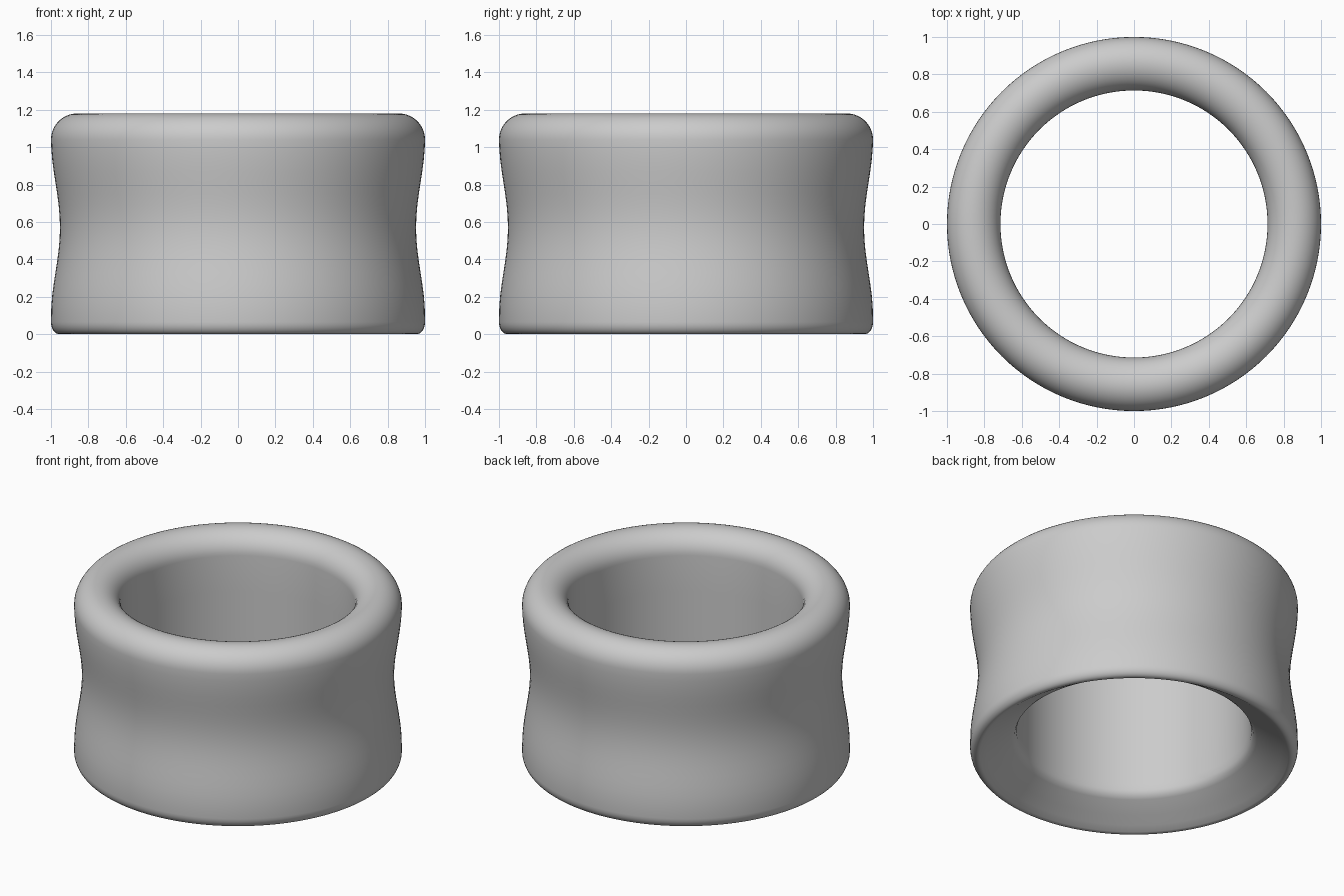
import bpy, bmesh, math

if "Cube" in bpy.data.objects:
    bpy.data.objects.remove(bpy.data.objects["Cube"])

# Single plain grey
grey = bpy.data.materials.new("plain_grey")
grey.diffuse_color = (0.6, 0.6, 0.6, 1)
grey.use_nodes = True
grey.node_tree.nodes["Principled BSDF"].inputs["Base Color"].default_value = grey.diffuse_color


def arc(cx, cz, rx, rz, a0, a1, n):
    """Elliptical arc of (radius, height) points."""
    pts = []
    for i in range(n + 1):
        a = math.radians(a0 + (a1 - a0) * i / n)
        pts.append((cx + rx * math.cos(a), cz + rz * math.sin(a)))
    return pts


def lathe(name, profile, segs):
    """Spin a closed (radius, height) profile around z."""
    bm = bmesh.new()
    rings = []
    for k in range(segs):
        a = 2 * math.pi * k / segs
        rings.append([bm.verts.new((r * math.cos(a), r * math.sin(a), z)) for r, z in profile])
    n = len(profile)
    for k in range(segs):
        a, b = rings[k], rings[(k + 1) % segs]
        for i in range(n):
            j = (i + 1) % n
            bm.faces.new((a[i], b[i], b[j], a[j]))
    bmesh.ops.recalc_face_normals(bm, faces=bm.faces)
    for f in bm.faces:
        f.smooth = True
    me = bpy.data.meshes.new(name)
    bm.to_mesh(me)
    bm.free()
    ob = bpy.data.objects.new(name, me)
    bpy.context.collection.objects.link(ob)
    me.materials.append(grey)
    return ob


profile = []
# Rounded bottom lip
profile += arc(0.955, 0.065, 0.045, 0.065, -110, 0, 8)
# Waisted outer wall
for i in range(1, 16):
    t = i / 16
    profile.append((1 - 0.048 * math.sin(math.pi * t) ** 2, 0.09 + 0.96 * t))
# Rounded top lip, outside to inside
profile += arc(0.86, 1.04, 0.14, 0.14, 0, 90, 10)
profile += arc(0.86, 1.04, 0.146, 0.14, 90, 180, 10)[1:]
# Straight bore, then flared underside
profile += [(0.714, 0.8), (0.714, 0.5), (0.714, 0.22), (0.716, 0.17),
            (0.728, 0.14), (0.75, 0.122), (0.84, 0.065), (0.9, 0.028)]

lathe("ring_body", profile, 128)
